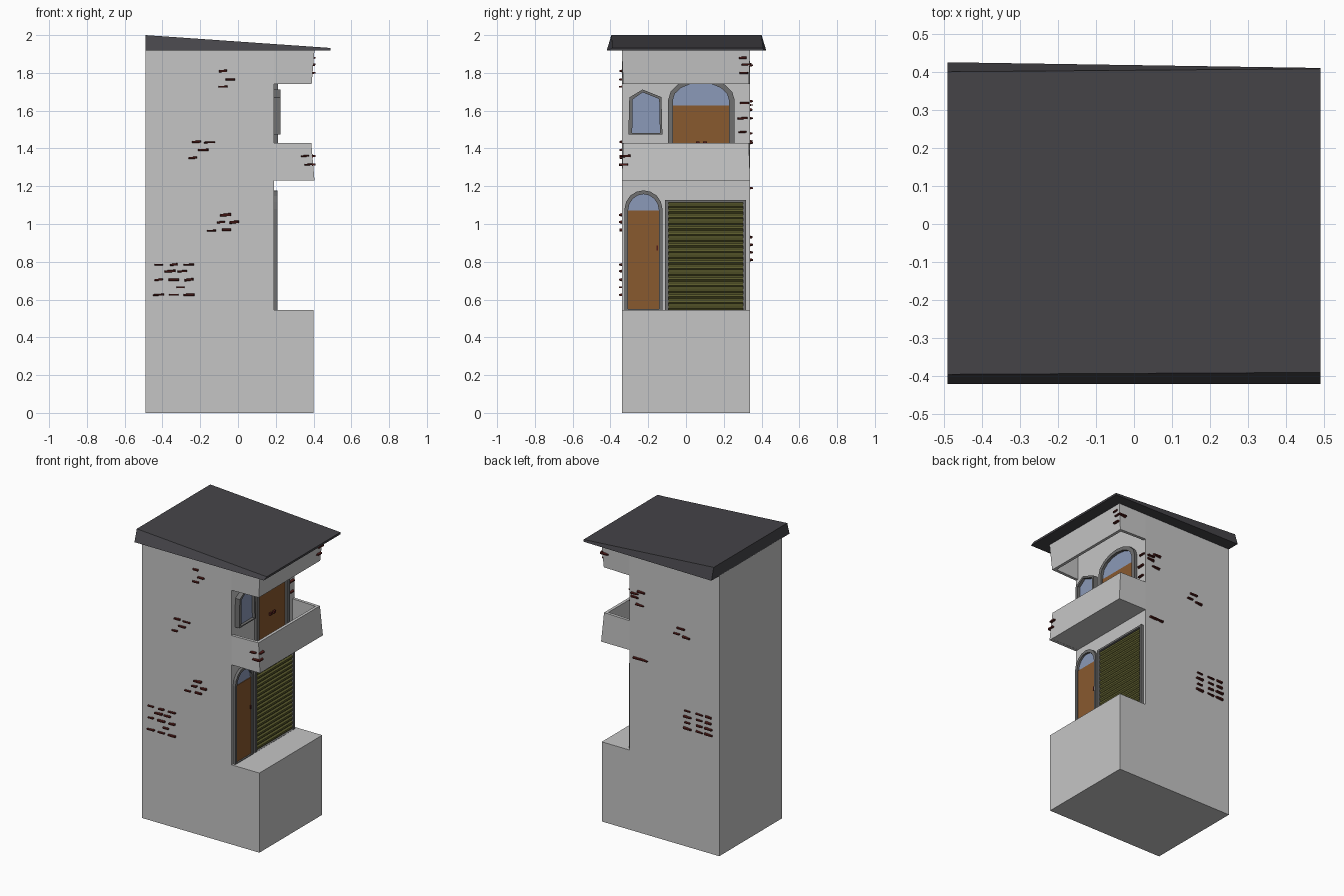
import bpy, bmesh, math, random
from mathutils import Vector

if "Cube" in bpy.data.objects:
    bpy.data.objects.remove(bpy.data.objects["Cube"])

random.seed(4)


def material(name, rgb):
    m = bpy.data.materials.new(name)
    m.diffuse_color = (*rgb, 1)
    m.use_nodes = True
    m.node_tree.nodes["Principled BSDF"].inputs["Base Color"].default_value = m.diffuse_color
    return m


WALL = material("pale plaster", (0.56, 0.56, 0.56))
ROOF = material("dark slate", (0.06, 0.058, 0.066))
FRAME = material("grey frame", (0.16, 0.16, 0.16))
WOOD = material("brown wood", (0.25, 0.1, 0.028))
GLASS = material("blue glass", (0.26, 0.32, 0.48))
SHUTTER = material("olive shutter", (0.12, 0.12, 0.03))
BRICK = material("dark red brick", (0.085, 0.012, 0.01))


def finish(bm, name, mat):
    bmesh.ops.recalc_face_normals(bm, faces=bm.faces)
    me = bpy.data.meshes.new(name)
    bm.to_mesh(me)
    bm.free()
    me.materials.append(mat)
    ob = bpy.data.objects.new(name, me)
    bpy.context.collection.objects.link(ob)
    return ob


def loft(name, mat, a, b):
    """Solid between two matching outlines."""
    bm = bmesh.new()
    va, vb = [bm.verts.new(p) for p in a], [bm.verts.new(p) for p in b]
    bm.faces.new(va)
    bm.faces.new(vb[::-1])
    n = len(a)
    for i in range(n):
        j = (i + 1) % n
        bm.faces.new((va[i], vb[i], vb[j], va[j]))
    return finish(bm, name, mat)


def plate(name, mat, outline, x0, x1):
    """Outline in (y, z), given thickness along x."""
    return loft(name, mat, [(x0, y, z) for y, z in outline], [(x1, y, z) for y, z in outline])


def rect(y0, y1, z0, z1):
    return [(y0, z0), (y1, z0), (y1, z1), (y0, z1)]


def arch(y0, y1, z0, spring, top, n=8):
    """Opening with straight jambs and an arched head."""
    c, r = (y0 + y1) / 2, (y1 - y0) / 2
    head = [(c + r * math.cos(math.pi * i / n), spring + (top - spring) * math.sin(math.pi * i / n))
            for i in range(n + 1)]
    return [(y0, z0), (y1, z0)] + head


def ring(name, outer, inner, x0, x1):
    """Frame between two outlines with the same number of points."""
    bm = bmesh.new()
    loops = [[bm.verts.new((x, y, z)) for y, z in o]
             for o, x in ((outer, x0), (outer, x1), (inner, x1), (inner, x0))]
    n = len(outer)
    for k in range(4):
        a, b = loops[k], loops[(k + 1) % 4]
        for i in range(n):
            j = (i + 1) % n
            bm.faces.new((a[i], a[j], b[j], b[i]))
    return finish(bm, name, FRAME)


# Tower body with projecting plinth
W = 0.34
side = [(-0.49, 0), (0.40, 0), (0.40, 0.545), (0.19, 0.545), (0.19, 1.92), (-0.49, 1.92)]
loft("tower_body", WALL, [(x, -W, z) for x, z in side], [(x, W, z) for x, z in side])


# Open balcony and hollow upper hood: U-shaped walls with a slight flare
def u_wall(name, z0, x0, w0, z1, x1, w1, t=0.02):
    def u(z, x, w):
        return [(0.19, -W, z), (x, -w, z), (x, w, z), (0.19, W, z),
                (0.19, W - t, z), (x - t, w - t, z), (x - t, -w + t, z), (0.19, -W + t, z)]
    loft(name, WALL, u(z0, x0, w0), u(z1, x1, w1))


u_wall("balcony_wall", 1.23, 0.405, W, 1.43, 0.388, 0.332)
plate("balcony_floor", WALL, rect(-W + 0.001, W - 0.001, 1.231, 1.245), 0.19, 0.402)
u_wall("upper_hood", 1.74, 0.39, 0.332, 1.92, 0.405, W)

# Sloping roof wedge
loft("roof", ROOF,
     [(-0.49, -0.42, 1.918), (0.49, -0.42, 1.918), (0.49, 0.41, 1.918), (-0.49, 0.425, 1.918)],
     [(-0.49, -0.395, 2.0), (0.49, -0.39, 1.932), (0.49, 0.408, 1.932), (-0.49, 0.40, 2.0)])

# Lower arched door
inner = arch(-0.307, -0.143, 0.55, 1.07, 1.158)
ring("lower_door_frame", arch(-0.325, -0.125, 0.545, 1.08, 1.178), inner, 0.185, 0.208)
plate("lower_door_glass", GLASS, inner, 0.185, 0.194)
plate("lower_door_panel", WOOD, rect(-0.307, -0.143, 0.546, 1.072), 0.185, 0.198)
plate("lower_door_handle", BRICK, rect(-0.155, -0.147, 0.86, 0.885), 0.197, 0.205)

# Roller shutter with ridged slats
ring("shutter_frame", rect(-0.11, 0.318, 0.545, 1.128), rect(-0.093, 0.303, 0.546, 1.115), 0.185, 0.208)
bm = bmesh.new()
slats = 19
step = 0.57 / slats
prof = []
for i in range(slats):
    z = 0.546 + i * step
    prof += [(0.193, z), (0.202, z + step * 0.3), (0.202, z + step * 0.7)]
prof.append((0.193, 0.546 + 0.57))
rows = [[bm.verts.new((x, y, z)) for x, z in prof] for y in (-0.094, 0.304)]
for i in range(len(prof) - 1):
    bm.faces.new((rows[0][i], rows[1][i], rows[1][i + 1], rows[0][i + 1]))
shutter = finish(bm, "roller_shutter", SHUTTER)
if shutter.data.polygons[0].normal.x < 0:
    shutter.data.flip_normals()

# Upper balcony door
inner = arch(-0.07, 0.228, 1.246, 1.655, 1.748)
ring("upper_door_frame", arch(-0.095, 0.258, 1.245, 1.655, 1.772), inner, 0.185, 0.212)
plate("upper_door_glass", GLASS, inner, 0.185, 0.194)
plate("upper_door_panel", WOOD, rect(-0.07, 0.228, 1.246, 1.627), 0.185, 0.198)
for k, y in enumerate((0.062, 0.1)):
    plate(f"upper_door_handle_{k}", BRICK, rect(y - 0.01, y + 0.01, 1.422, 1.438), 0.197, 0.212)

# Upper pointed window
outer = [(-0.305, 1.475), (-0.125, 1.475), (-0.13, 1.672), (-0.23, 1.712), (-0.3, 1.67)]
inner = [(-0.285, 1.482), (-0.138, 1.482), (-0.142, 1.662), (-0.23, 1.697), (-0.282, 1.66)]
ring("upper_window_frame", outer, inner, 0.185, 0.224)
plate("upper_window_glass", GLASS, inner, 0.185, 0.205)


# Exposed bricks: small tapered chips standing off the walls
def bricks(name, spots, place, length=0.052, depth=0.016):
    bm = bmesh.new()
    for u, z in spots:
        l = length * random.uniform(0.4, 0.6)
        h = random.uniform(0.004, 0.007)
        d = depth * random.uniform(0.7, 1.0)
        tilt = random.uniform(0.0, 0.004)
        base, top = [], []
        for su, sz in ((-1, -1), (1, -1), (1, 1), (-1, 1)):
            zz = z + sz * h + su * tilt
            base.append(bm.verts.new(place(u + su * l, zz, -0.004)))
            top.append(bm.verts.new(place(u + su * l * 0.85, z + sz * h * 0.7, d)))
        bm.faces.new(base)
        bm.faces.new(top)
        for i in range(4):
            j = (i + 1) % 4
            bm.faces.new((base[i], base[j], top[j], top[i]))
    finish(bm, name, BRICK)


patch = [(x, z) for z in (0.785, 0.705, 0.625) for x in (-0.42, -0.34, -0.26)]
patch += [(-0.36, 0.75), (-0.295, 0.75), (-0.305, 0.665)]
front = patch + [(-0.08, 1.81), (-0.04, 1.765), (-0.08, 1.727), (-0.22, 1.435), (-0.15, 1.432),
                 (-0.185, 1.392), (-0.24, 1.35), (-0.065, 1.048), (-0.09, 1.01), (-0.02, 1.01),
                 (-0.14, 0.965), (-0.06, 0.97), (0.355, 1.36), (0.375, 1.315)]
bricks("front_bricks", front, lambda u, z, d: Vector((u, -W - d, z)))

back = [(x, z) for z in (0.93, 0.89, 0.85, 0.81) for x in (-0.25, -0.34, -0.41)]
back += [(0.1, 1.65), (0.15, 1.605), (0.11, 1.56), (0.15, 1.63), (-0.2, 1.48), (-0.24, 1.43),
         (-0.17, 1.44), (0.08, 1.19), (0.13, 1.19), (0.38, 1.84)]
bricks("back_bricks", back, lambda u, z, d: Vector((u, W + d, z)))

bricks("recess_bricks", [(0.31, 1.64), (0.3, 1.56), (0.3, 1.487)], lambda u, z, d: Vector((0.19 + d, u, z)))
bricks("hood_bricks", [(0.3, 1.88), (0.32, 1.845), (0.305, 1.8), (-0.315, 1.36), (-0.33, 1.315)],
       lambda u, z, d: Vector((0.396 + d, u, z)), depth=0.014)
